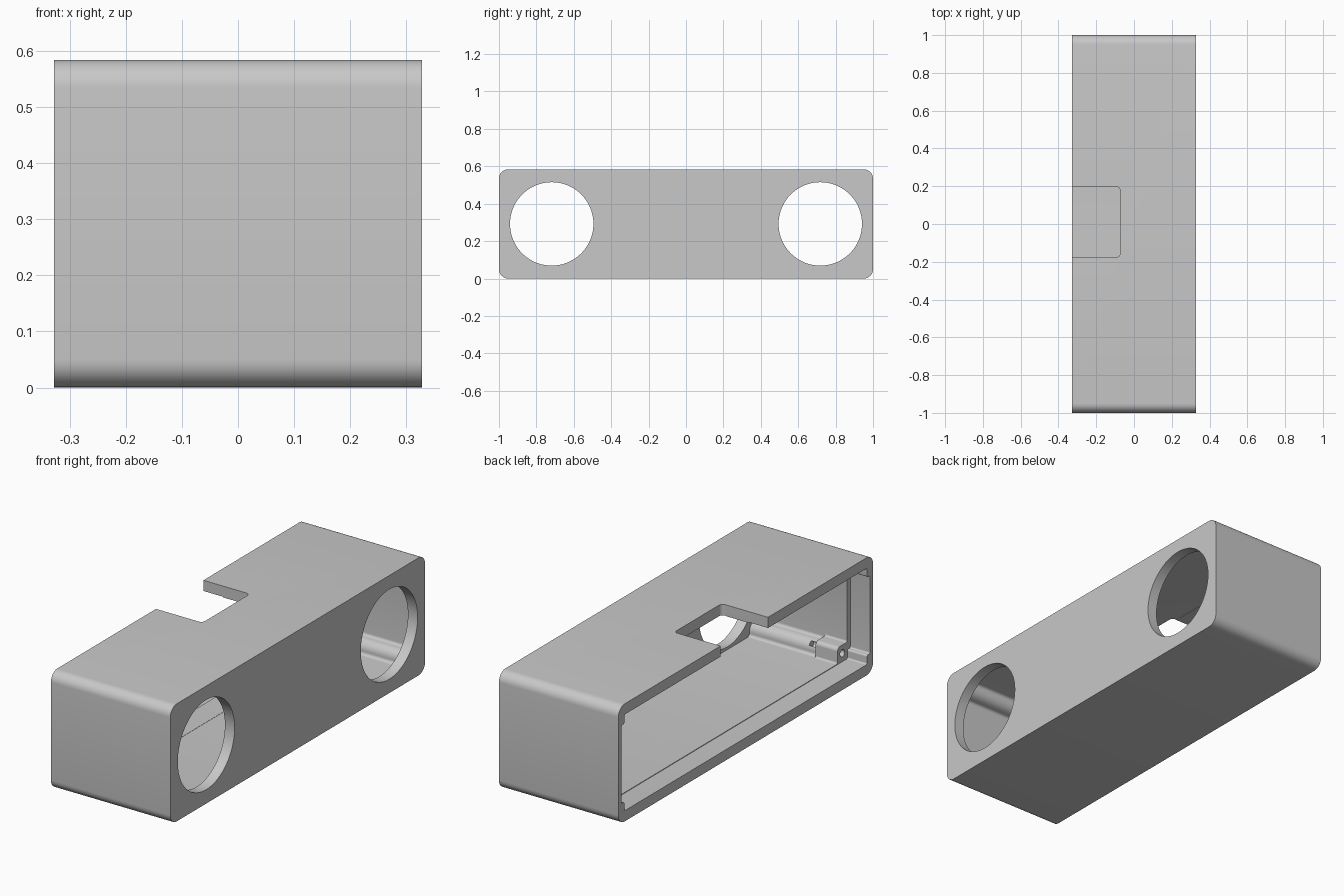
import bpy, bmesh, math
from mathutils import Vector

cube = bpy.data.objects.get("Cube")
if cube:
    bpy.data.objects.remove(cube, do_unlink=True)

LENGTH, HEIGHT, HALF_X = 2.0, 0.584, 0.328
MID = HEIGHT / 2

grey = bpy.data.materials.new("light grey plastic")
grey.use_nodes = True
grey.diffuse_color = (0.58, 0.58, 0.58, 1)
grey.node_tree.nodes["Principled BSDF"].inputs["Base Color"].default_value = (0.58, 0.58, 0.58, 1)


def rounded(corners, steps=8):
    """Outline from (x, y, radius) right-angle corners."""
    out = []
    for i, (x, y, r) in enumerate(corners):
        p = Vector((x, y))
        if r == 0:
            out.append(p)
            continue
        u = (Vector(corners[i - 1][:2]) - p).normalized()
        v = (Vector(corners[(i + 1) % len(corners)][:2]) - p).normalized()
        for k in range(steps + 1):
            t = math.pi / 2 * k / steps
            out.append(p + r * (u + v) - r * (math.cos(t) * v + math.sin(t) * u))
    return out


def prism(name, outline, start, end, axis="X"):
    """Extrude an outline along X (outline in y, z) or Z (outline in x, y)."""
    bm = bmesh.new()
    place = (lambda p: (start, p.x, p.y + MID)) if axis == "X" else (lambda p: (p.x, p.y, start))
    face = bm.faces.new([bm.verts.new(place(p)) for p in outline])
    ext = bmesh.ops.extrude_face_region(bm, geom=[face])
    move = Vector((end - start, 0, 0)) if axis == "X" else Vector((0, 0, end - start))
    bmesh.ops.translate(bm, vec=move, verts=[g for g in ext["geom"] if isinstance(g, bmesh.types.BMVert)])
    bmesh.ops.recalc_face_normals(bm, faces=bm.faces)
    mesh = bpy.data.meshes.new(name)
    bm.to_mesh(mesh)
    bm.free()
    mesh.materials.append(grey)
    obj = bpy.data.objects.new(name, mesh)
    bpy.context.collection.objects.link(obj)
    return obj


def stepped(y, z, w, h, outer_r, step_r):
    """Rectangle with a square step in every corner."""
    quarter = [(y, z - h, outer_r), (y - w, z - h, step_r), (y - w, z, outer_r)]
    pts = list(quarter)
    pts += [(-a, b, r) for a, b, r in reversed(quarter)]
    pts += [(-a, -b, r) for a, b, r in quarter]
    pts += [(a, -b, r) for a, b, r in reversed(quarter)]
    return rounded(pts)


def circle(y, z, r, n):
    return [Vector((y + r * math.cos(2 * math.pi * k / n), z + r * math.sin(2 * math.pi * k / n)))
            for k in range(n)]


# Outer housing with rounded long edges
housing = prism("sensor_housing",
                rounded([(a * LENGTH / 2, b * MID, 0.05) for a, b in ((1, 1), (-1, 1), (-1, -1), (1, -1))]),
                -HALF_X, HALF_X)

cutters = [
    # Lid recess, screw block zone and main cavity
    prism("lid_recess", stepped(0.975, 0.239, 0.023, 0.045, 0.008, 0.008), -0.4, -0.22),
    prism("block_zone", stepped(0.949, 0.236, 0.075, 0.08, 0.01, 0.02), -0.23, -0.09),
    prism("main_cavity", stepped(0.95, 0.237, 0.06, 0.065, 0.015, 0.045), -0.10, 0.275),
    # Cable notch in the open edge of the top wall
    prism("cable_notch", rounded([(-0.4, -0.175, 0), (-0.073, -0.175, 0.02),
                                  (-0.073, 0.197, 0.02), (-0.4, 0.197, 0)]), 0.45, 0.7, "Z"),
]
for side in (-1, 1):
    cutters.append(prism("round_opening", circle(side * 0.718, 0, 0.223, 72), 0.2, 0.4))
    for up in (-1, 1):
        cutters.append(prism("screw_hole", circle(side * 0.913, up * 0.197, 0.018, 20), -0.24, -0.05))

for cutter in cutters:
    mod = housing.modifiers.new(cutter.name, "BOOLEAN")
    mod.operation = "DIFFERENCE"
    mod.solver = "EXACT"
    mod.object = cutter
    cutter.hide_render = True

# Apply the cuts, drop the cutters and smooth the rounded edges
bpy.ops.object.select_all(action="DESELECT")
bpy.context.view_layer.objects.active = housing
housing.select_set(True)
for mod in list(housing.modifiers):
    bpy.ops.object.modifier_apply(modifier=mod.name)
for cutter in cutters:
    bpy.data.objects.remove(cutter, do_unlink=True)
bpy.ops.object.shade_smooth_by_angle(angle=math.radians(30))
